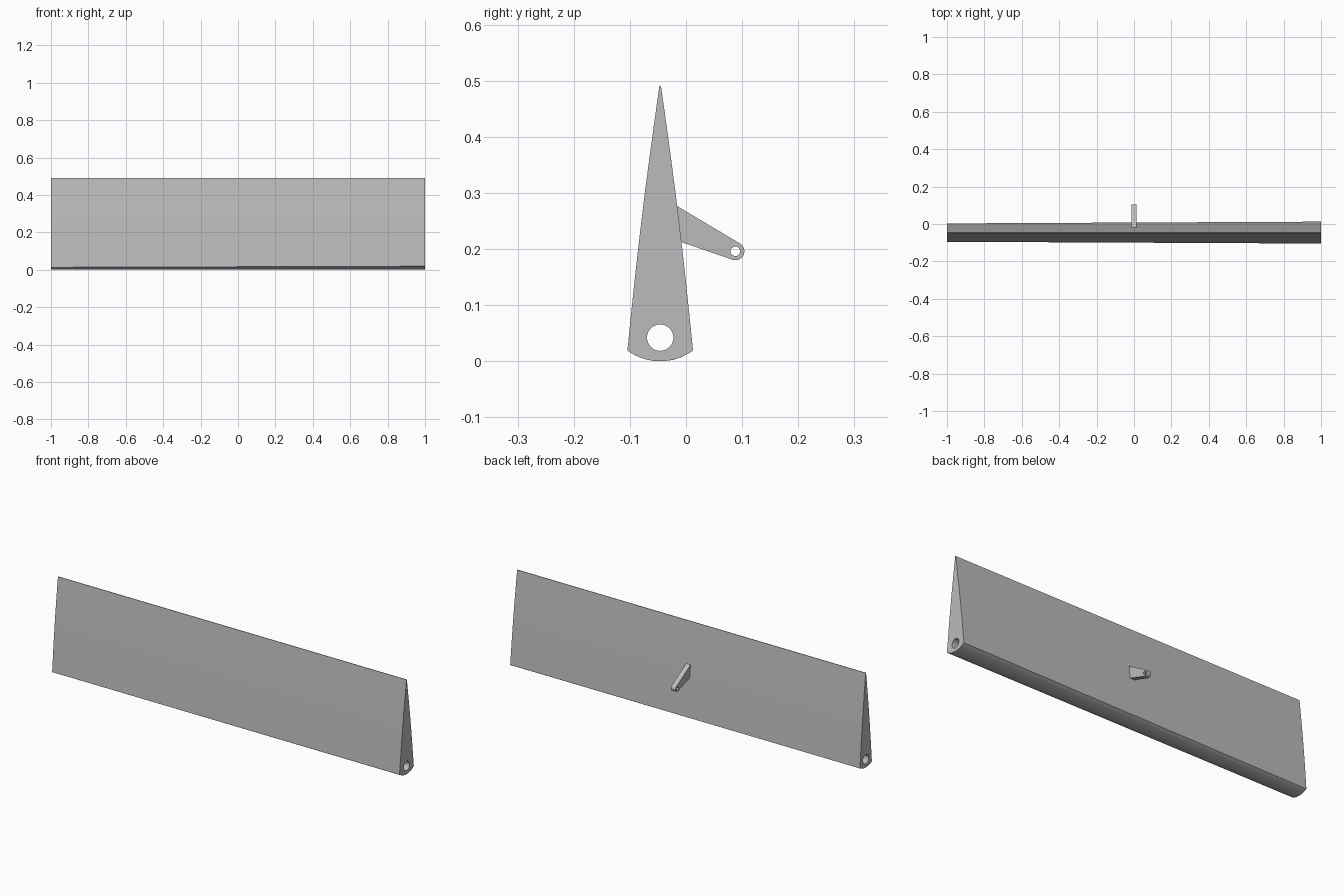
import bpy, bmesh, math
from math import sin, cos, pi

if "Cube" in bpy.data.objects:
    bpy.data.objects.remove(bpy.data.objects["Cube"], do_unlink=True)

grey = bpy.data.materials.new("mid grey")
grey.use_nodes = True
colour = (0.5, 0.5, 0.5, 1)
grey.diffuse_color = colour
grey.node_tree.nodes["Principled BSDF"].inputs["Base Color"].default_value = colour


def arc(cy, cz, r, start, end, steps):
    """Points in the y-z plane along an arc."""
    angles = [start + (end - start) * i / steps for i in range(steps + 1)]
    return [(cy + r * cos(a), cz + r * sin(a)) for a in angles]


def loft(name, x0, x1, outer0, outer1, hole):
    """Solid between two end profiles, with a bore right through it."""
    bm = bmesh.new()
    ends = ([], [])
    for prof0, prof1 in ((outer0, outer1), (hole, hole)):
        rings = []
        for x, prof, edges in ((x0, prof0, ends[0]), (x1, prof1, ends[1])):
            ring = [bm.verts.new((x, y, z)) for y, z in prof]
            n = len(ring)
            edges += [bm.edges.new((ring[i], ring[(i + 1) % n])) for i in range(n)]
            rings.append(ring)
        a, b = rings
        for i in range(n):
            j = (i + 1) % n
            bm.faces.new((a[i], a[j], b[j], b[i]))
    for edges in ends:
        bmesh.ops.triangle_fill(bm, edges=edges, use_beauty=True)
    bmesh.ops.recalc_face_normals(bm, faces=bm.faces)
    mesh = bpy.data.meshes.new(name)
    bm.to_mesh(mesh)
    bm.free()
    mesh.materials.append(grey)
    obj = bpy.data.objects.new(name, mesh)
    bpy.context.collection.objects.link(obj)
    bpy.ops.object.select_all(action="DESELECT")
    obj.select_set(True)
    bpy.context.view_layer.objects.active = obj
    bpy.ops.object.shade_smooth_by_angle(angle=math.radians(25))
    return obj


# Panel: thin wedge with slightly bowed sides and a rounded lower edge
MID, TOP, RADIUS = -0.046, 0.49, 0.0995


def wedge(half):
    spread = math.asin(half / RADIUS)
    base = arc(MID, RADIUS, RADIUS, -pi / 2 - spread, -pi / 2 + spread, 16)
    low = base[-1][1]
    side = []
    for i in range(1, 9):
        t = i / 8
        width = half + (0.0015 - half) * t + 0.003 * sin(pi * t)
        side.append((width, low + (TOP - low) * t))
    right = [(MID + w, z) for w, z in side]
    left = [(MID - w, z) for w, z in reversed(side)]
    return base + right + left


hinge_bore = arc(MID, 0.042, 0.0235, 0, 2 * pi, 32)[:-1]
loft("flap_panel", -1, 1, wedge(0.049), wedge(0.0585), hinge_bore)

# Control arm: tapered lug with a rounded, drilled end, rooted in the panel
PIN_Y, PIN_Z = 0.088, 0.196
tip = arc(PIN_Y, PIN_Z, 0.016, math.radians(-109), math.radians(59), 16)
arm = [(-0.025, 0.282), (-0.025, 0.218)] + tip
pin_hole = arc(PIN_Y, PIN_Z, 0.0085, 0, 2 * pi, 24)[:-1]
loft("control_arm", -0.013, 0.013, arm, arm, pin_hole)
